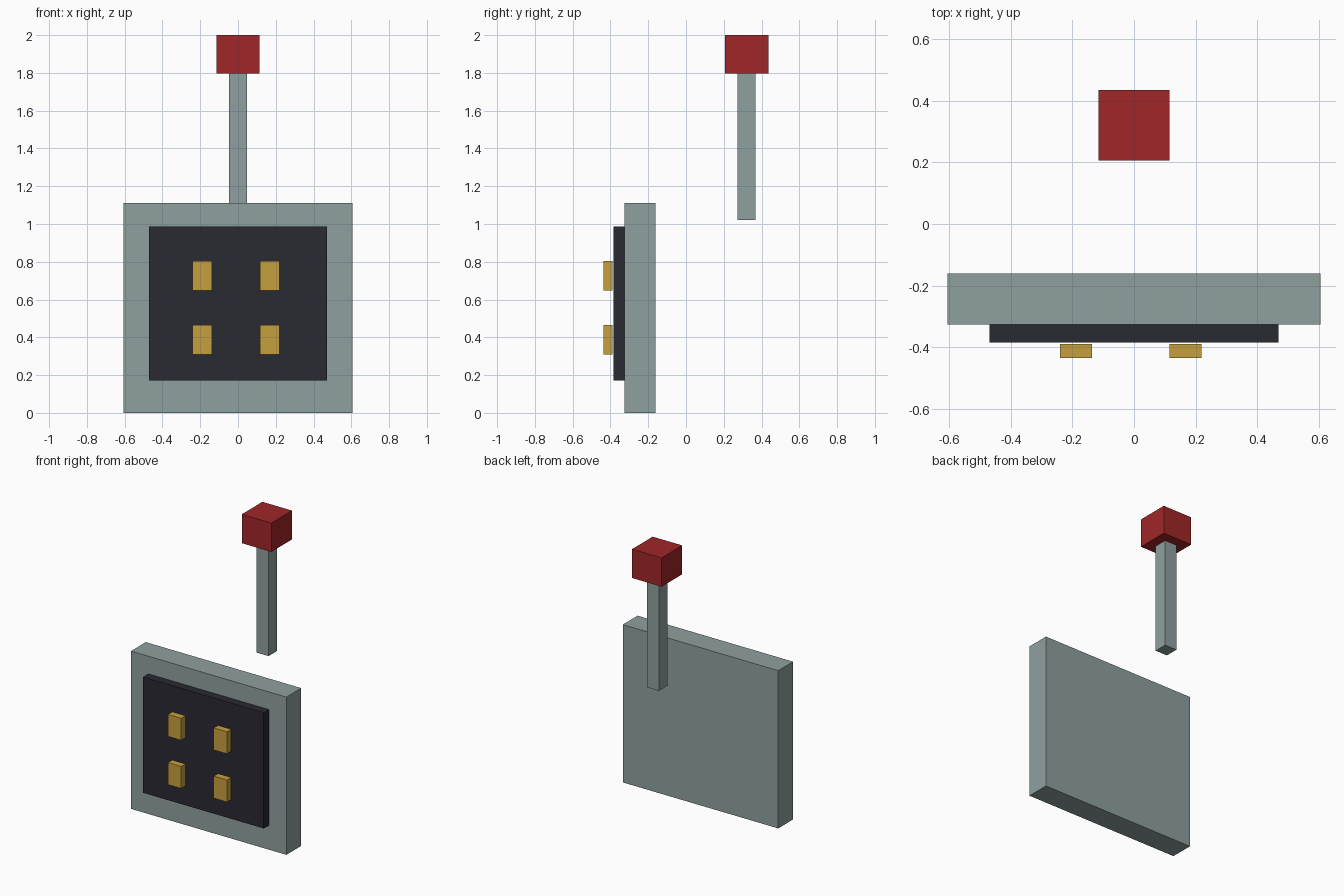
import bpy

if "Cube" in bpy.data.objects:
    bpy.data.objects.remove(bpy.data.objects["Cube"])


def srgb(r, g, b):
    """8-bit display colour to linear RGBA."""
    lin = lambda c: c / 12.92 if c <= 0.04045 else ((c + 0.055) / 1.055) ** 2.4
    return (*[lin(c / 255) for c in (r, g, b)], 1.0)


def material(name, rgb):
    mat = bpy.data.materials.new(name)
    mat.diffuse_color = srgb(*rgb)
    mat.use_nodes = True
    mat.node_tree.nodes["Principled BSDF"].inputs["Base Color"].default_value = mat.diffuse_color
    return mat


def box(name, x, y, z, mat):
    """Flat-faced box given as (min, max) on each axis."""
    spans = (x, y, z)
    bpy.ops.mesh.primitive_cube_add(size=1, location=[(a + b) / 2 for a, b in spans])
    obj = bpy.context.object
    obj.name = obj.data.name = name
    obj.scale = [b - a for a, b in spans]
    bpy.ops.object.transform_apply(location=False, rotation=False, scale=True)
    obj.data.materials.append(mat)
    return obj


grey = material("grey metal", (143, 160, 159))
dark = material("dark panel", (41, 41, 50))
gold = material("gold", (198, 160, 62))
red = material("red", (160, 38, 40))

# Upright wall plate with a dark panel on its front
box("wall_plate", (-0.605, 0.605), (-0.326, -0.161), (0.0, 1.11), grey)
box("front_panel", (-0.47, 0.47), (-0.385, -0.326), (0.172, 0.986), dark)

# Two by two grid of buttons, just proud of the panel
for row, z in (("lower", (0.31, 0.465)), ("upper", (0.649, 0.804))):
    for side, x in (("left", (-0.24, -0.137)), ("right", (0.116, 0.219))):
        box(f"button_{row}_{side}", x, (-0.4355, -0.389), z, gold)

# Lever behind the plate: square rod with a cube knob
box("lever_rod", (-0.047, 0.047), (0.273, 0.368), (1.02, 1.797), grey)
box("lever_knob", (-0.115, 0.115), (0.206, 0.4355), (1.797, 2.0), red)
